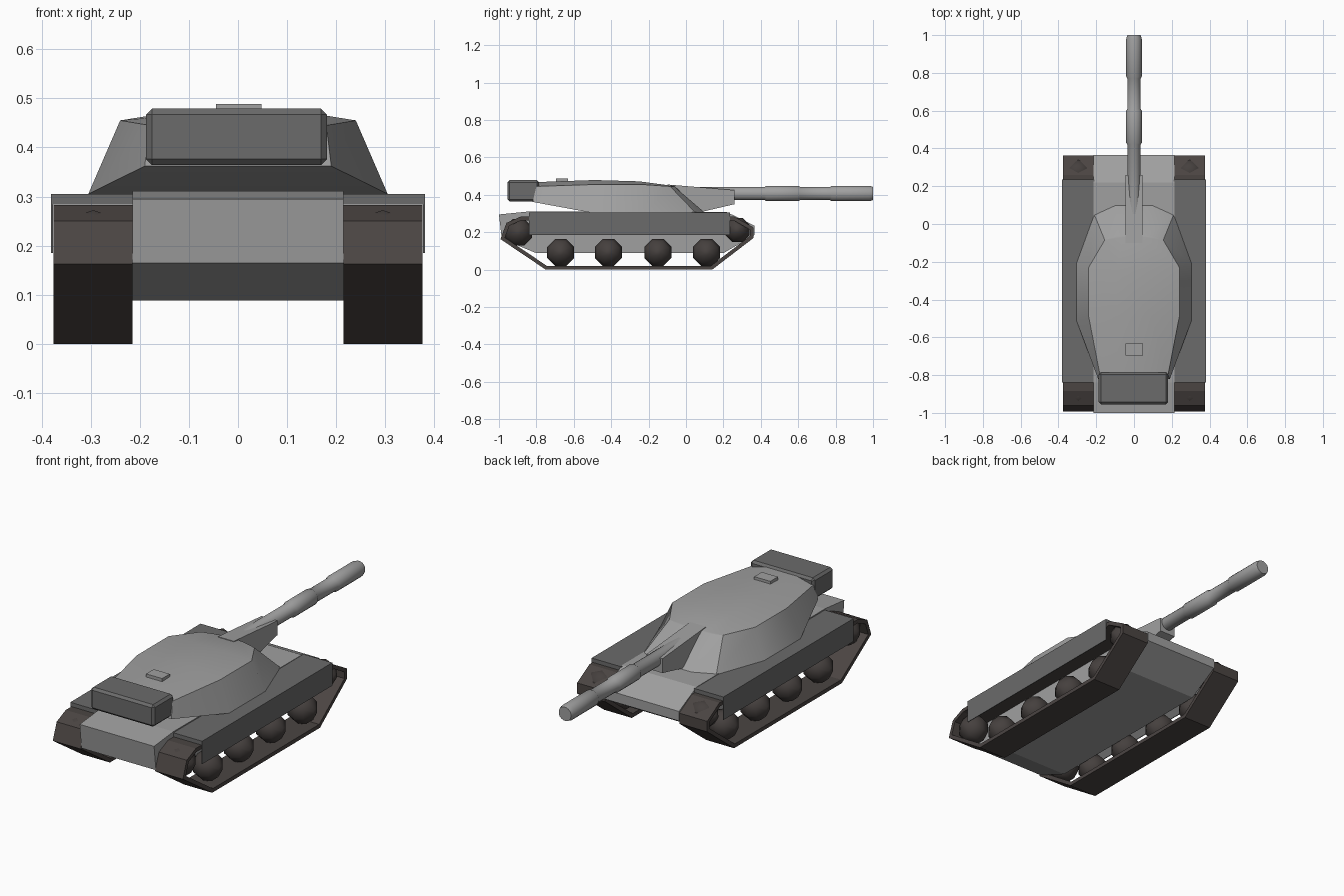
import bpy, bmesh, math
from mathutils import Matrix

cube = bpy.data.objects.get("Cube")
if cube:
    bpy.data.objects.remove(cube, do_unlink=True)


def material(name, *rgb):
    m = bpy.data.materials.new(name)
    m.use_nodes = True
    color = (*rgb, 1)
    m.diffuse_color = color
    bsdf = next(n for n in m.node_tree.nodes if n.type == "BSDF_PRINCIPLED")
    bsdf.inputs["Base Color"].default_value = color
    return m


light_grey = material("light grey", 0.35, 0.35, 0.35)
dark_grey = material("dark grey", 0.145, 0.145, 0.145)
track_brown = material("track brown", 0.07, 0.059, 0.055)
wheel_brown = material("wheel brown", 0.06, 0.051, 0.048)


def finish(name, bm, mat, smooth=None):
    bmesh.ops.recalc_face_normals(bm, faces=bm.faces)
    mesh = bpy.data.meshes.new(name)
    bm.to_mesh(mesh)
    bm.free()
    mesh.materials.append(mat)
    obj = bpy.data.objects.new(name, mesh)
    bpy.context.collection.objects.link(obj)
    if smooth:
        bpy.ops.object.select_all(action="DESELECT")
        obj.select_set(True)
        bpy.context.view_layer.objects.active = obj
        bpy.ops.object.shade_smooth_by_angle(angle=math.radians(smooth))
    return obj


def loft(name, rings, mat, smooth=None, capped=True):
    """Skin a list of closed rings of points."""
    bm = bmesh.new()
    rows = [[bm.verts.new(p) for p in ring] for ring in rings]
    n = len(rows[0])
    for a, b in zip(rows, rows[1:]):
        for i in range(n):
            j = (i + 1) % n
            bm.faces.new((a[i], a[j], b[j], b[i]))
    if capped:
        bm.faces.new(rows[0])
        bm.faces.new(rows[-1])
    return finish(name, bm, mat, smooth)


def extrude_x(name, profile, x0, x1, mat, capped=True):
    return loft(name, [[(x, y, z) for y, z in profile] for x in (x0, x1)], mat, capped=capped)


def box(name, x, y, z, mat, bevel=0):
    obj = extrude_x(name, [(y[0], z[0]), (y[1], z[0]), (y[1], z[1]), (y[0], z[1])], *x, mat)
    if bevel:
        mod = obj.modifiers.new("Bevel", "BEVEL")
        mod.width = bevel
        mod.segments = 1
    return obj


def turned(name, profile, sides, matrix, mat, smooth):
    """Rings of (distance along axis, radius) turned about z, then placed by a matrix."""
    rings = []
    for d, r in profile:
        angles = [math.tau * (i + 0.5) / sides for i in range(sides)]
        rings.append([matrix @ Matrix.Translation((r * math.cos(a), r * math.sin(a), d)).to_translation()
                      for a in angles])
    return loft(name, rings, mat, smooth)


# Hull
extrude_x("hull", [(-1, 0.295), (-0.84, 0.311), (0.22, 0.307), (0.365, 0.235),
                   (0.365, 0.185), (0.2, 0.088), (-0.8, 0.088), (-0.985, 0.165)],
          -0.215, 0.215, light_grey)

# Running gear on each side
belt = [(-0.75, 0), (0.14, 0), (0.362, 0.17), (0.362, 0.225), (0.26, 0.283),
        (-0.885, 0.283), (-0.96, 0.25), (-0.992, 0.163)]
road_wheels = [(y, 0.092, 0.078) for y in (-0.67, -0.415, -0.15, 0.11)]
end_wheels = [(-0.895, 0.2, 0.078), (0.275, 0.212, 0.07)]
for side, s in (("left", 1), ("right", -1)):
    track = extrude_x(side + "_track", belt, s * 0.215, s * 0.376, track_brown, capped=False)
    mod = track.modifiers.new("Thickness", "SOLIDIFY")
    mod.thickness = 0.02
    mod.offset = -1
    mod.use_even_offset = True
    for i, (y, z, r) in enumerate(road_wheels + end_wheels):
        place = Matrix.Translation((s * 0.295, y, z)) @ Matrix.Rotation(math.pi / 2, 4, "Y")
        dome = [(-0.075, r * 0.2), (-0.045, r * 0.8), (0, r), (0.045, r * 0.8), (0.075, r * 0.2)]
        turned(f"{side}_wheel_{i + 1}", dome, 8, place, wheel_brown, 50)
    # Fender with its hanging skirt panel
    box(side + "_fender", (s * 0.21, s * 0.38), (-0.84, 0.235), (0.284, 0.305), dark_grey)
    box(side + "_skirt", (s * 0.377, s * 0.381), (-0.84, 0.235), (0.185, 0.305), dark_grey)

# Turret: stations from back to front, each with base, shoulder and ridge points
stations = [
    [(0.19, -0.82, 0.362), (0.18, -0.8, 0.445), (0.09, -0.8, 0.468)],
    [(0.305, -0.51, 0.305), (0.24, -0.49, 0.455), (0.09, -0.49, 0.479)],
    [(0.305, -0.21, 0.305), (0.24, -0.23, 0.455), (0.09, -0.25, 0.472)],
    [(0.21, 0.05, 0.305), (0.155, -0.085, 0.445), (0.06, -0.07, 0.448)],
    [(0.1, 0.1, 0.305), (0.08, -0.062, 0.444), (0.04, -0.06, 0.446)],
]
loft("turret", [st + [(-x, y, z) for x, y, z in reversed(st)] for st in stations],
     light_grey, 25)

# Stowage bin and hatch
box("stowage_bin", (-0.187, 0.181), (-0.955, -0.785), (0.364, 0.479), dark_grey, 0.012)
box("hatch", (-0.045, 0.048), (-0.695, -0.632), (0.46, 0.488), light_grey)

# Gun mount and barrel
extrude_x("gun_mount", [(-0.1, 0.455), (0.26, 0.425), (0.26, 0.35), (0.08, 0.308), (-0.1, 0.308)],
          -0.046, 0.046, light_grey)
barrel = [(0, 0.036), (0.42, 0.036), (0.43, 0.042), (0.6, 0.042), (0.61, 0.036),
          (0.77, 0.036), (0.78, 0.042), (0.98, 0.042), (1, 0.036)]
turned("gun_barrel", barrel, 16,
       Matrix.Translation((0, 0, 0.407)) @ Matrix.Rotation(-math.pi / 2, 4, "X"), light_grey, 40)
